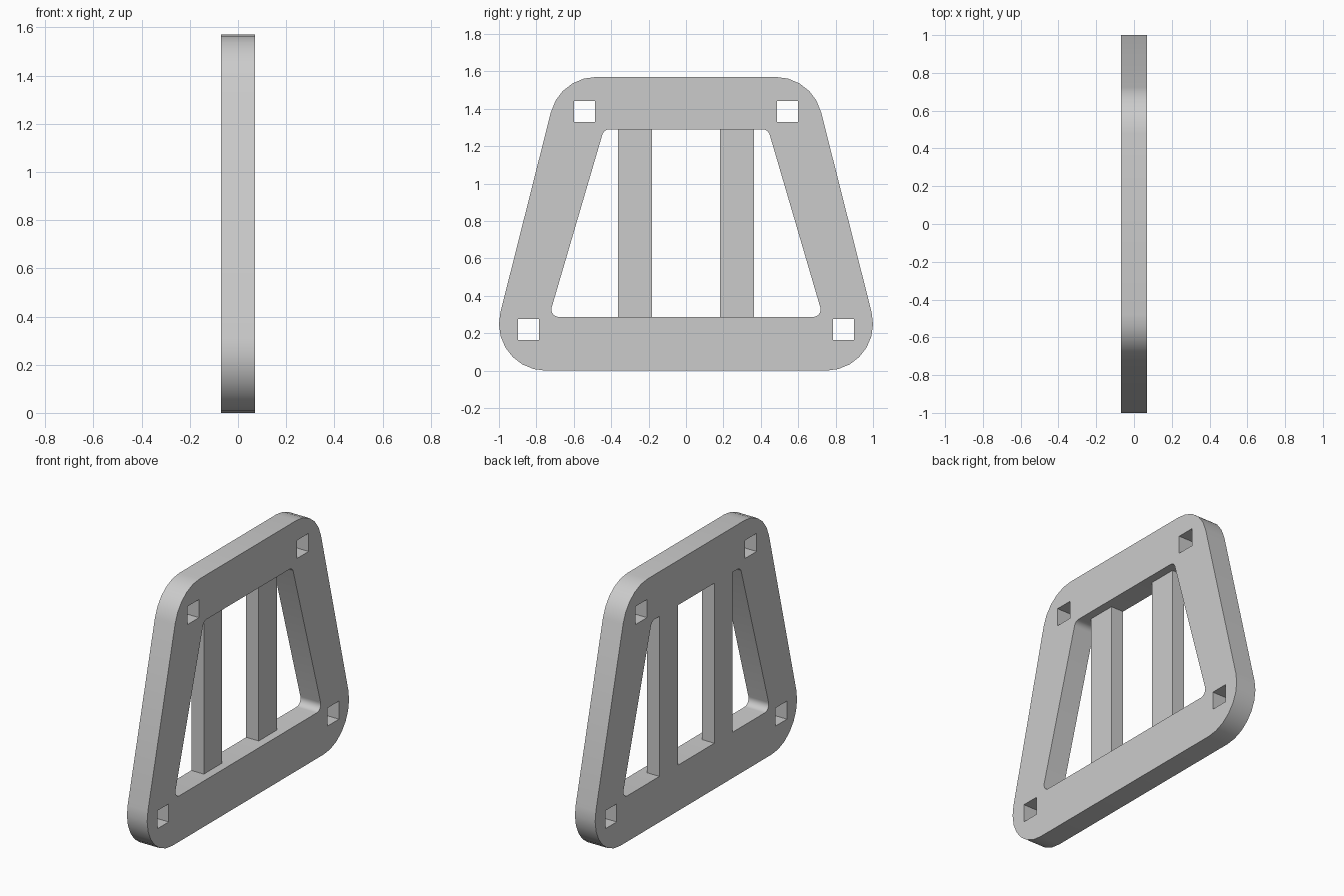
import bpy, bmesh, math
from mathutils import Vector

cube = bpy.data.objects.get("Cube")
if cube:
    bpy.data.objects.remove(cube, do_unlink=True)

HALF = 0.07          # half the plate thickness
BAR_FRONT = 0.017    # the bars are flush on -x and recessed on +x

grey = bpy.data.materials.new("plain_grey")
grey.use_nodes = True
grey.diffuse_color = (0.6, 0.6, 0.6, 1)
grey.node_tree.nodes["Principled BSDF"].inputs["Base Color"].default_value = (0.6, 0.6, 0.6, 1)


def trapezoid(low, high, z0, z1):
    return [Vector(p) for p in ((-low, z0), (low, z0), (high, z1), (-high, z1))]


def fillet(corners, radius, step=15):
    """Round every corner of a convex outline with an arc."""
    points = []
    for i, corner in enumerate(corners):
        a = (corners[i - 1] - corner).normalized()
        b = (corners[(i + 1) % len(corners)] - corner).normalized()
        half = a.angle(b) / 2
        centre = corner + (a + b).normalized() * radius / math.sin(half)
        start = corner + a * radius / math.tan(half) - centre
        sweep = math.pi - 2 * half
        count = round(math.degrees(sweep) / step)
        for k in range(count + 1):
            t = sweep * k / count
            c, s = math.cos(t), math.sin(t)
            points.append(centre + Vector((start.x * c - start.y * s, start.x * s + start.y * c)))
    return points


def square(y, z, size):
    h = size / 2
    return [Vector((y + u * h, z + v * h)) for u, v in ((-1, -1), (1, -1), (1, 1), (-1, 1))]


def plate(name, loops, x0, x1):
    """Fill an outline with its holes in the yz plane and extrude it along x."""
    bm = bmesh.new()
    edges = []
    for loop in loops:
        verts = [bm.verts.new((x0, p.x, p.y)) for p in loop]
        edges += [bm.edges.new((verts[i - 1], v)) for i, v in enumerate(verts)]
    bmesh.ops.triangle_fill(bm, edges=edges, use_beauty=True, normal=(1, 0, 0))
    top = bmesh.ops.extrude_face_region(bm, geom=bm.faces[:], use_keep_orig=True)["geom"]
    bmesh.ops.translate(bm, vec=(x1 - x0, 0, 0),
                        verts=[g for g in top if isinstance(g, bmesh.types.BMVert)])
    bmesh.ops.recalc_face_normals(bm, faces=bm.faces[:])
    mesh = bpy.data.meshes.new(name)
    bm.to_mesh(mesh)
    bm.free()
    mesh.materials.append(grey)
    mesh.shade_smooth()
    mesh.set_sharp_from_angle(angle=math.radians(30))
    obj = bpy.data.objects.new(name, mesh)
    bpy.context.collection.objects.link(obj)
    return obj


# Frame: rounded trapezoid with a large opening and four square holes
outer = fillet(trapezoid(1.071, 0.675, 0, 1.57), 0.25)
opening = fillet(trapezoid(0.733, 0.439, 0.287, 1.29), 0.04)
holes = [square(side * y, z, 0.113)
         for y, z in ((0.543, 1.386), (0.843, 0.22)) for side in (-1, 1)]
plate("frame", [outer, opening] + holes, -HALF, HALF)

# Two upright bars across the opening
for name, side in (("front_bar", -1), ("back_bar", 1)):
    y = side * 0.272
    bar = [Vector((y + u * 0.091, z)) for u, z in ((-1, 0.287), (1, 0.287), (1, 1.29), (-1, 1.29))]
    plate(name, [bar], -HALF, BAR_FRONT)
